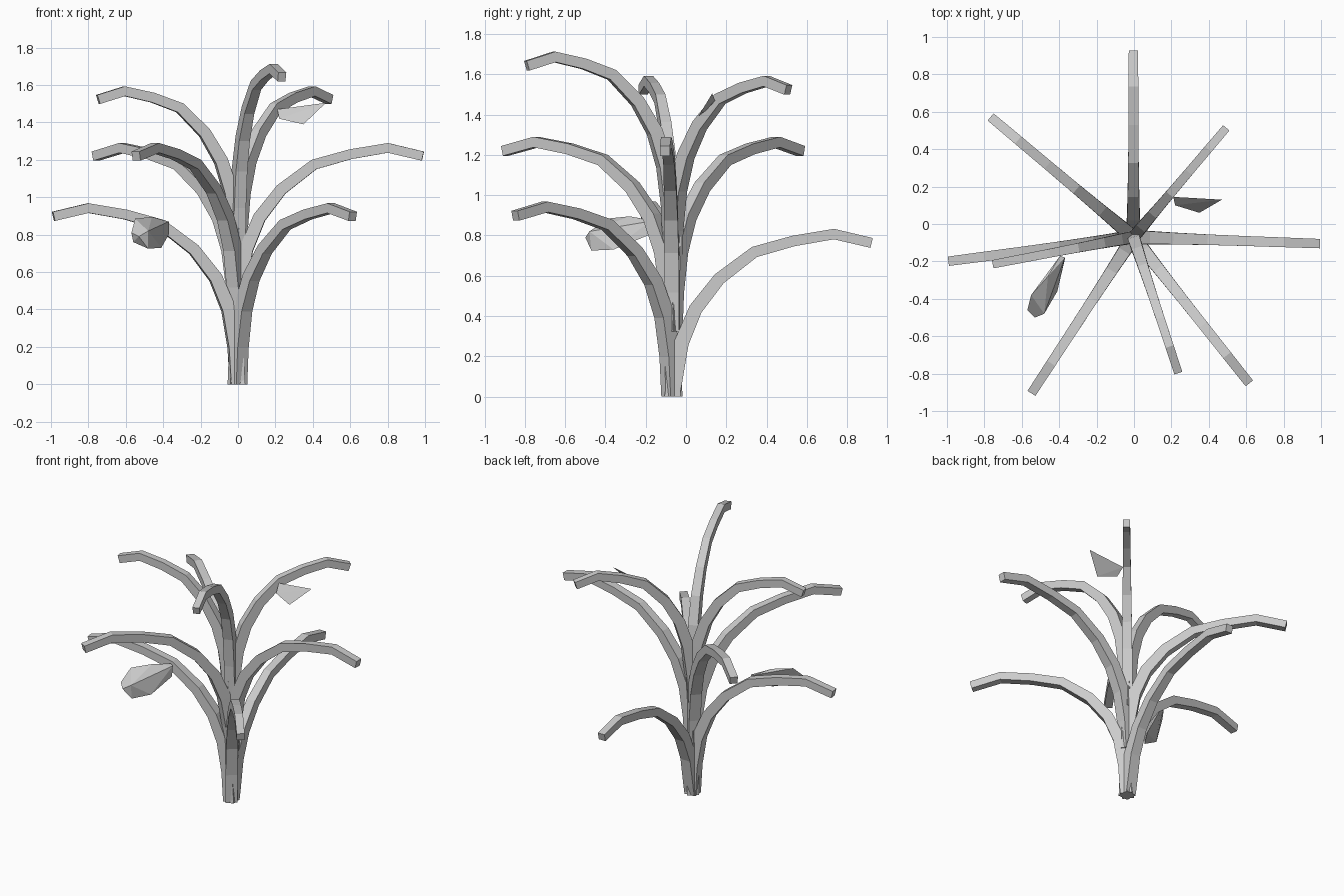
import bpy, bmesh
from math import cos, sin, atan2
from mathutils import Vector

if "Cube" in bpy.data.objects:
    bpy.data.objects.remove(bpy.data.objects["Cube"])

CENTRE = Vector((-0.003, -0.07, 0))
# Arching stem profile: distance from centre, height, thickness
PROFILE = [(0, 0, .075), (.012, .2, .075), (.047, .4, .073), (.118, .57, .068),
           (.235, .72, .062), (.41, .853, .056), (.605, .908, .053),
           (.805, .942, .052), (.992, .898, .05)]


def finish(bm, name):
    bmesh.ops.recalc_face_normals(bm, faces=bm.faces[:])
    mesh = bpy.data.meshes.new(name)
    bm.to_mesh(mesh)
    bm.free()
    bpy.context.collection.objects.link(bpy.data.objects.new(name, mesh))


def stem(name, tip_x, tip_y, base_z, scale=1.0):
    """Square section swept along the arch, pointing towards the tip."""
    a = atan2(tip_y - CENTRE.y, tip_x - CENTRE.x)
    out, side, up = Vector((cos(a), sin(a), 0)), Vector((-sin(a), cos(a), 0)), Vector((0, 0, 1))
    pts = [CENTRE + out * r * scale + up * max(0, z + base_z) for r, z, _ in PROFILE]
    bm = bmesh.new()
    rings = []
    for i, p in enumerate(pts):
        t = pts[min(i + 1, len(pts) - 1)] - pts[max(i - 1, 0)]
        if i == 0:
            t = up
        n = side.cross(t.normalized())
        h = PROFILE[i][2] / 2
        hs = h * (scale + 1) / 2
        rings.append([bm.verts.new(p + side * s * hs + n * k * h)
                      for s, k in ((-1, -1), (1, -1), (1, 1), (-1, 1))])
    for r0, r1 in zip(rings, rings[1:]):
        for j in range(4):
            k = (j + 1) % 4
            bm.faces.new((r0[j], r0[k], r1[k], r1[j]))
    bm.faces.new(rings[0])
    bm.faces.new(rings[-1])
    finish(bm, name)


def hull(name, points):
    bm = bmesh.new()
    for p in points:
        bm.verts.new(p)
    bmesh.ops.convex_hull(bm, input=bm.verts[:])
    finish(bm, name)


# Three tiers of three stems
stem("low_stem_back", -.003, .93, -.135)
stem("low_stem_right", .615, -.85, 0)
stem("low_stem_left", -1, -.20, 0)
stem("middle_stem_right", 1, -.105, .322)
stem("middle_stem_front", -.548, -.905, .322)
stem("middle_stem_back", -.77, .575, .322)
stem("top_stem_back", .49, .51, .625, .765)
stem("top_stem_front", .238, -.80, .745, .765)
stem("top_stem_left", -.755, -.215, .625, .765)

# Faceted bud at the left front
hull("bud", [(-.395, -.17, .875), (-.37, -.18, .87), (-.37, -.19, .80),
             (-.41, -.36, .73), (-.48, -.47, .725), (-.53, -.50, .79),
             (-.56, -.45, .76), (-.57, -.46, .81), (-.55, -.38, .885),
             (-.46, -.28, .895), (-.48, -.48, .82)])

# Pointed leaf by the top back stem
hull("leaf", [(.21, .145, 1.47), (.22, .10, 1.42), (.35, .06, 1.39), (.47, .13, 1.505)])
